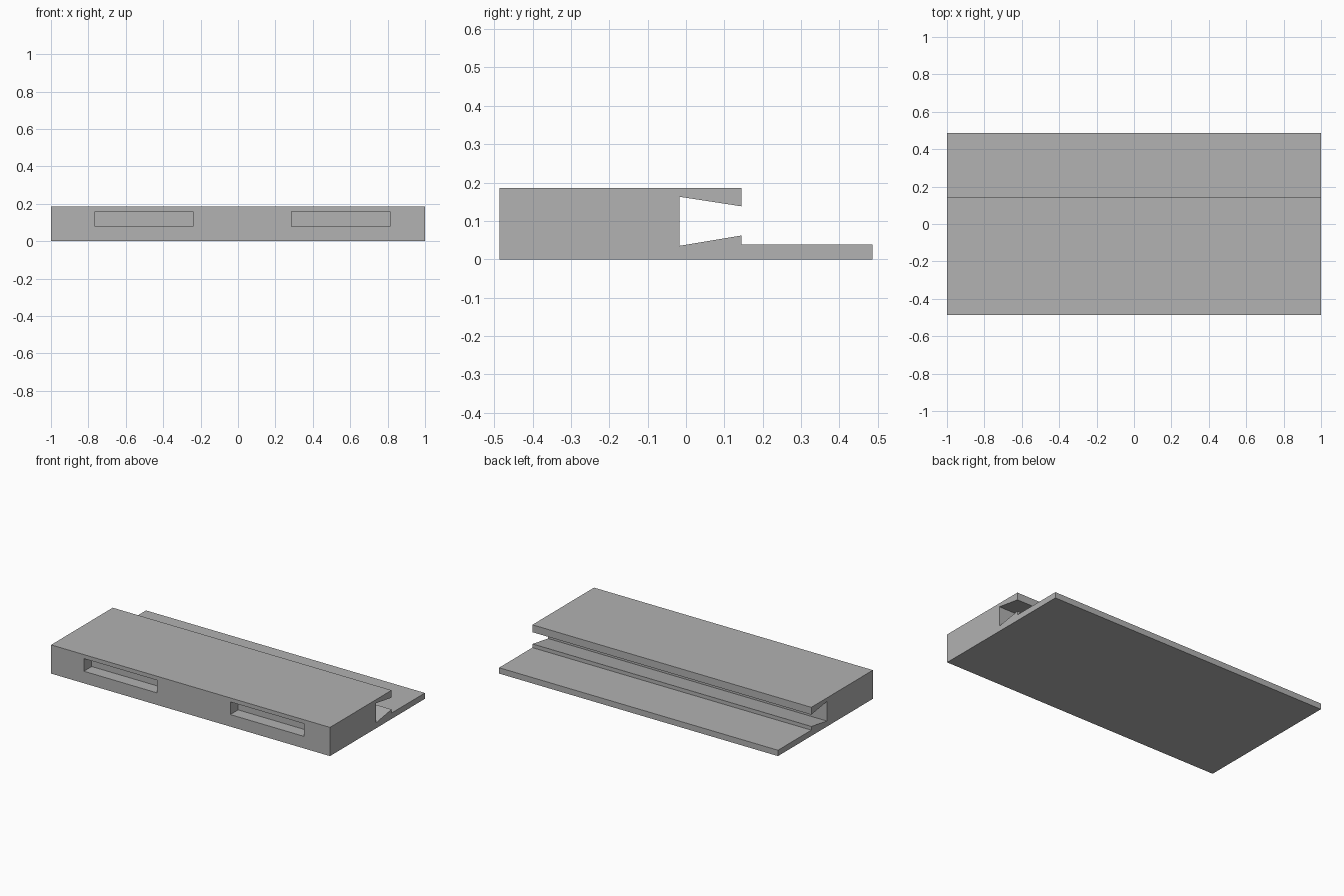
import bpy
import bmesh

cube = bpy.data.objects.get("Cube")
if cube:
    bpy.data.objects.remove(cube, do_unlink=True)

grey = bpy.data.materials.new("plain_grey")
grey.use_nodes = True
colour = (0.445, 0.445, 0.445, 1)
grey.diffuse_color = colour
grey.node_tree.nodes["Principled BSDF"].inputs["Base Color"].default_value = colour


def extrude_profile(name, profile, x0, x1):
    """Extrude a closed (y, z) outline from x0 to x1."""
    bm = bmesh.new()
    face = bm.faces.new([bm.verts.new((x0, y, z)) for y, z in profile])
    ext = bmesh.ops.extrude_face_region(bm, geom=[face])
    verts = [v for v in ext["geom"] if isinstance(v, bmesh.types.BMVert)]
    bmesh.ops.translate(bm, verts=verts, vec=(x1 - x0, 0, 0))
    bmesh.ops.recalc_face_normals(bm, faces=bm.faces)
    mesh = bpy.data.meshes.new(name)
    bm.to_mesh(mesh)
    bm.free()
    mesh.materials.append(grey)
    obj = bpy.data.objects.new(name, mesh)
    bpy.context.collection.objects.link(obj)
    return obj


# Body: thick front block, flared groove at the back, thin rear ledge
body = extrude_profile("grooved_body", [
    (-0.486, 0), (0.486, 0), (0.486, 0.038), (0.145, 0.038),
    (0.145, 0.062), (-0.017, 0.035), (-0.017, 0.163),
    (0.145, 0.138), (0.145, 0.186), (-0.486, 0.186)], -1, 1)

# Two shallow rectangular pockets in the front face
slot = [(-0.6, 0.078), (-0.406, 0.078), (-0.406, 0.16), (-0.6, 0.16)]
cutters = []
for side, x0, x1 in (("right", -0.765, -0.24), ("left", 0.285, 0.812)):
    cutter = extrude_profile(side + "_slot_cutter", slot, x0, x1)
    cut = body.modifiers.new(side + "_slot", "BOOLEAN")
    cut.operation = "DIFFERENCE"
    cut.solver = "EXACT"
    cut.object = cutter
    cutters.append(cutter)

# Bake the cuts and drop the cutters
bpy.context.view_layer.update()
evaluated = body.evaluated_get(bpy.context.evaluated_depsgraph_get())
cut_mesh = bpy.data.meshes.new_from_object(evaluated)
body.modifiers.clear()
body.data = cut_mesh
for cutter in cutters:
    bpy.data.objects.remove(cutter, do_unlink=True)
